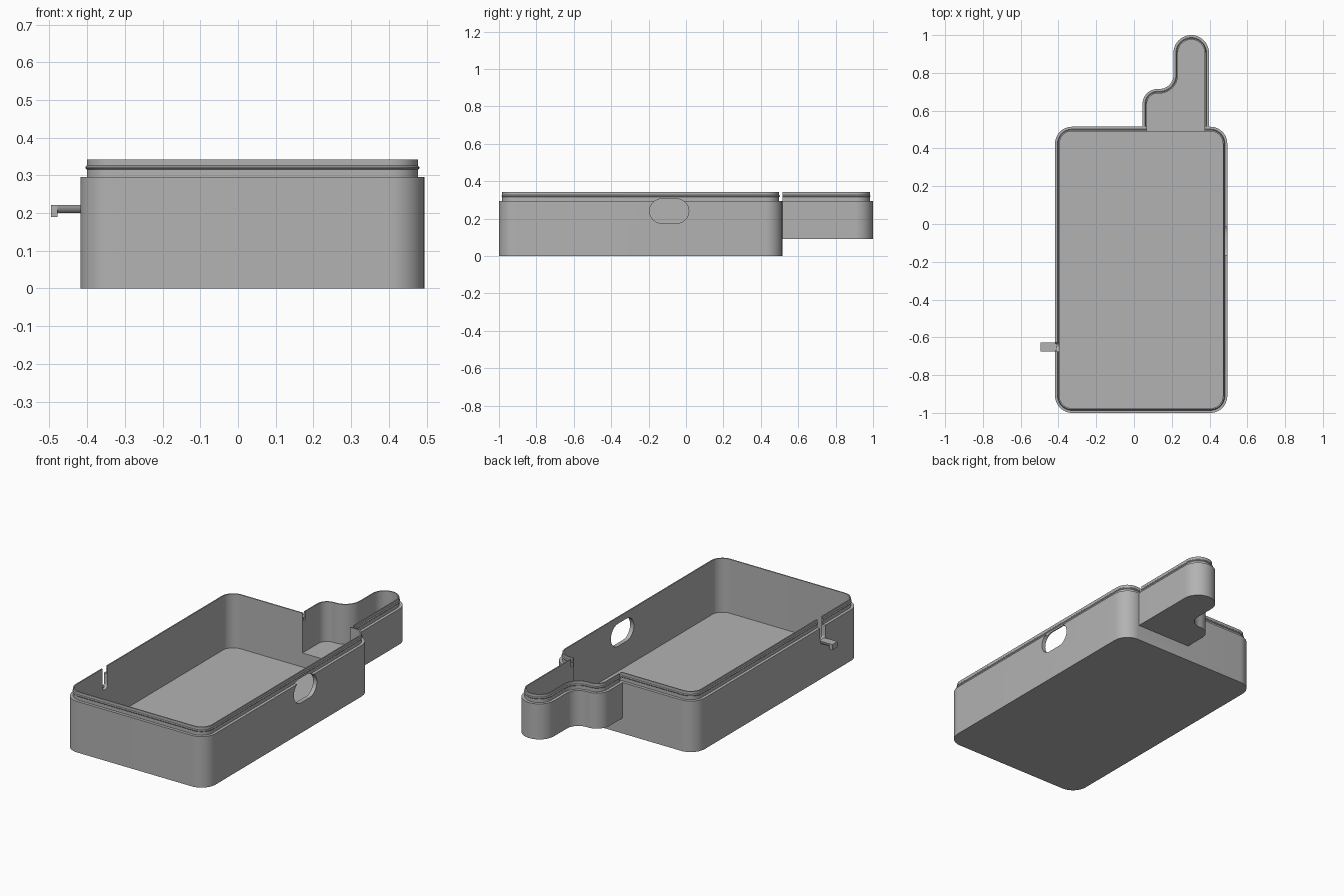
import bpy, bmesh
from math import cos, sin, pi, radians

if "Cube" in bpy.data.objects:
    bpy.data.objects.remove(bpy.data.objects["Cube"])

grey = bpy.data.materials.new("plain grey")
grey.use_nodes = True
GREY = (0.45, 0.45, 0.45, 1)
grey.diffuse_color = GREY
grey.node_tree.nodes["Principled BSDF"].inputs["Base Color"].default_value = GREY

RIM, TOP, WALL, LIP = 0.295, 0.342, 0.024, 0.017


def arc(cx, cy, r, start, end, steps=12):
    angles = [radians(start + (end - start) * i / steps) for i in range(steps + 1)]
    return [(cx + r * cos(a), cy + r * sin(a)) for a in angles]


def main_outline(inset):
    """Rounded rectangle, counter-clockwise."""
    r, x0, x1, y0, y1 = 0.09, -0.418, 0.494, -1.0, 0.515
    corners = [(x1 - r, y0 + r, -90), (x1 - r, y1 - r, 0),
               (x0 + r, y1 - r, 90), (x0 + r, y0 + r, 180)]
    return [p for x, y, a in corners for p in arc(x, y, r - inset, a, a + 90)]


def annex_outline(inset, base=0.506):
    """Stepped finger shape behind the main box."""
    return ([(0.045 + inset, base), (0.397 - inset, base)]
            + arc(0.303, 0.906, 0.094 - inset, 0, 180, 24)
            + arc(0.135, 0.789, 0.074 + inset, 0, -90)
            + arc(0.125, 0.635, 0.08 - inset, 90, 180))


def loft(name, rings):
    """Closed solid through a list of (points) rings."""
    bm = bmesh.new()
    loops = [[bm.verts.new(p) for p in ring] for ring in rings]
    n = len(loops[0])
    for a, b in zip(loops, loops[1:]):
        for i in range(n):
            j = (i + 1) % n
            bm.faces.new((a[i], a[j], b[j], b[i]))
    bm.faces.new(loops[0][::-1])
    bm.faces.new(loops[-1])
    bmesh.ops.recalc_face_normals(bm, faces=bm.faces)
    mesh = bpy.data.meshes.new(name)
    bm.to_mesh(mesh)
    bm.free()
    mesh.materials.append(grey)
    obj = bpy.data.objects.new(name, mesh)
    bpy.context.collection.objects.link(obj)
    return obj


def stack(name, outline, levels):
    return loft(name, [[(x, y, z) for x, y in outline(d)] for d, z in levels])


def along_x(name, points, x0, x1):
    return loft(name, [[(x, y, z) for y, z in points] for x in (x0, x1)])


def box(name, x0, x1, y0, y1, z0, z1):
    return along_x(name, [(y0, z0), (y1, z0), (y1, z1), (y0, z1)], x0, x1)


def combine(target, other, operation):
    mod = target.modifiers.new(operation, "BOOLEAN")
    mod.operation, mod.solver, mod.object = operation, "EXACT", other
    bpy.context.view_layer.objects.active = target
    bpy.ops.object.modifier_apply(modifier=mod.name)
    bpy.data.objects.remove(other)


# Outer solids with the stepped lip and its snap ridge
lip_levels = [(0, RIM), (LIP, RIM), (LIP, 0.315), (LIP - 0.004, 0.319),
              (LIP - 0.004, 0.322), (LIP, 0.326), (LIP, TOP)]
case = stack("case", main_outline, [(0, 0)] + lip_levels)
annex = stack("annex", annex_outline, [(0, 0.09)] + lip_levels)
combine(case, annex, "UNION")

# Gap between the two lips, then the hollow interiors
combine(case, box("lip_gap", 0.0, 0.43, 0.5025, 0.516, RIM + 0.0002, 0.4), "DIFFERENCE")
combine(case, stack("main_hollow", main_outline, [(WALL, 0.03), (WALL, 0.4)]), "DIFFERENCE")
combine(case, stack("annex_hollow", lambda d: annex_outline(d, 0.47),
                    [(WALL, 0.112), (WALL, 0.41)]), "DIFFERENCE")

# Oval port in the left side wall
port = arc(-0.05, 0.24, 0.065, -90, 90, 16) + arc(-0.13, 0.24, 0.065, 90, 270, 16)
combine(case, along_x("port", port, 0.44, 0.54), "DIFFERENCE")

# Round-bottomed slot in the right side wall
slot = arc(-0.652, 0.237, 0.024, 180, 360) + [(-0.628, 0.4), (-0.676, 0.4)]
combine(case, along_x("slot", slot, -0.46, -0.36), "DIFFERENCE")

# Small hook below the slot: a rounded arm with a down-turned tip
arm = arc(-0.652, 0.222, 0.024, 180, 360)
arm = [(y, max(z, 0.2)) for y, z in arm]
hook_arm = along_x("hook_arm", arm, -0.482, -0.41)
hook_tip = box("hook_tip", -0.496, -0.479, -0.676, -0.628, 0.19, 0.222)

for obj in (case, hook_arm, hook_tip):
    bpy.ops.object.select_all(action="DESELECT")
    obj.select_set(True)
    bpy.context.view_layer.objects.active = obj
    bpy.ops.object.shade_smooth_by_angle(angle=radians(30))
